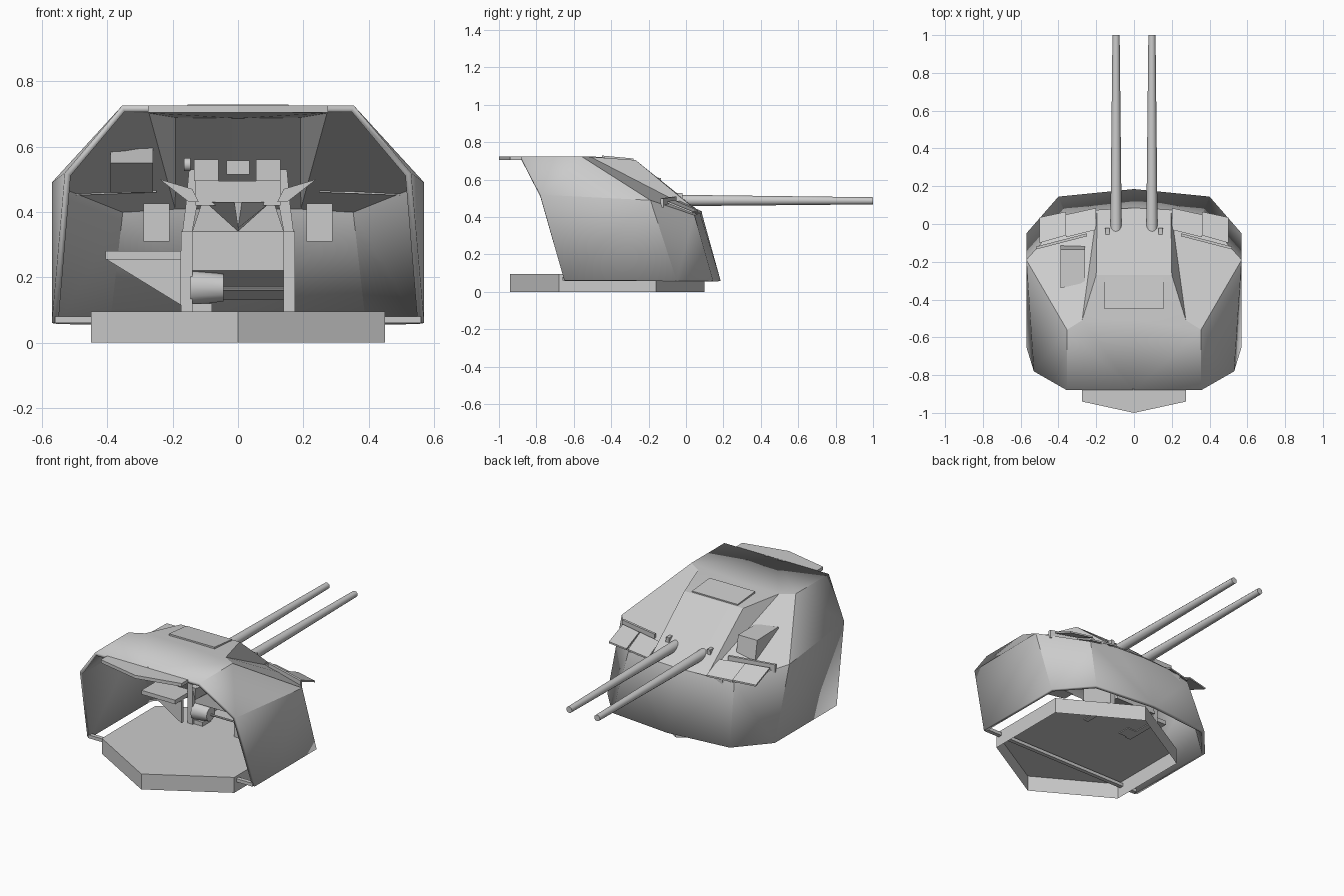
import bpy, bmesh, math
from mathutils import Vector


def mesh_obj(name, verts, faces, mirror=False, open_side=None):
    bm = bmesh.new()
    vs = [bm.verts.new(v) for v in verts]
    for f in faces:
        bm.faces.new([vs[i] for i in f])
    bmesh.ops.recalc_face_normals(bm, faces=bm.faces)
    bm.faces.ensure_lookup_table()
    if open_side and bm.faces[0].normal.dot(Vector(open_side)) < 0:
        bmesh.ops.reverse_faces(bm, faces=bm.faces)
    me = bpy.data.meshes.new(name)
    bm.to_mesh(me)
    bm.free()
    ob = bpy.data.objects.new(name, me)
    bpy.context.collection.objects.link(ob)
    if mirror:
        m = ob.modifiers.new("Mirror", 'MIRROR')
        m.use_clip = True
    return ob


def prism(name, bottom, top, mirror=False):
    """Closed solid between two matching point loops."""
    n = len(bottom)
    faces = [list(range(n)), list(range(n, 2 * n))]
    faces += [[i, (i + 1) % n, n + (i + 1) % n, n + i] for i in range(n)]
    return mesh_obj(name, list(bottom) + list(top), faces, mirror)


def box(name, x, y, z, mirror=False):
    loop = [(x[0], y[0]), (x[1], y[0]), (x[1], y[1]), (x[0], y[1])]
    return prism(name, [(*p, z[0]) for p in loop], [(*p, z[1]) for p in loop], mirror)


def plate(name, pts, t, mirror=False):
    return prism(name, [(x, y, z - t) for x, y, z in pts], pts, mirror)


def xz_prism(name, pts, y, mirror=False):
    return prism(name, [(a, y[0], b) for a, b in pts], [(a, y[1], b) for a, b in pts], mirror)


def tube(name, p0, p1, r0, r1, n=12):
    p0, p1 = Vector(p0), Vector(p1)
    q = (p1 - p0).to_track_quat('Z', 'Y')
    ring = [(math.cos(2 * math.pi * i / n), math.sin(2 * math.pi * i / n)) for i in range(n)]
    ob = prism(name, [p0 + q @ Vector((c * r0, s * r0, 0)) for c, s in ring],
               [p1 + q @ Vector((c * r1, s * r1, 0)) for c, s in ring])
    smooth(ob, 40)
    return ob


def smooth(ob, deg):
    bpy.ops.object.select_all(action='DESELECT')
    ob.select_set(True)
    bpy.context.view_layer.objects.active = ob
    bpy.ops.object.shade_smooth_by_angle(angle=math.radians(deg))


# Hexagonal base, hollow underneath
hexa = [(0.52 * math.sin(i * math.pi / 3), -0.42 + 0.52 * math.cos(i * math.pi / 3)) for i in range(6)]
mesh_obj("base_platform", [(x, y, 0) for x, y in hexa] + [(x, y, 0.095) for x, y in hexa],
         [[6, 7, 8, 9, 10, 11]] + [[i, (i + 1) % 6, 6 + (i + 1) % 6, 6 + i] for i in range(6)],
         open_side=(0, 0, 1))

# Armoured shield, half shell mirrored and thickened, open at the rear
shell = [
    (0.57, -0.65, 0.06), (0.57, -0.05, 0.06), (0.40, 0.145, 0.06), (0, 0.185, 0.06),      # lower edge
    (0.53, -0.78, 0.52), (0.57, -0.19, 0.49), (0.36, 0.045, 0.41), (0.195, 0.075, 0.42),  # knuckle
    (0, 0.085, 0.42),
    (0.355, -0.88, 0.725), (0.355, -0.56, 0.725), (0.275, -0.51, 0.722),                  # roof
    (0.2, -0.27, 0.705), (0, -0.88, 0.725), (0, -0.51, 0.725), (0, -0.27, 0.705)]
shield = mesh_obj("shield", shell, [
    [0, 1, 5, 4], [1, 2, 6, 5], [2, 3, 8, 7, 6], [4, 5, 10, 9], [5, 6, 7, 11, 10],
    [11, 7, 12], [11, 12, 15, 14], [12, 7, 8, 15], [9, 10, 11, 14, 13]],
    mirror=True, open_side=(1, 0, 0))
sol = shield.modifiers.new("Solidify", 'SOLIDIFY')
sol.thickness = 0.02
sol.offset = -1
smooth(shield, 20)
box("shield_rear_sill", (-0.56, 0.56), (-0.66, -0.635), (0.06, 0.08))

# Rear roof overhang and roof hatch
plate("roof_overhang", [(-0.275, -0.87, 0.725), (-0.275, -0.94, 0.725), (0, -1.0, 0.725),
                        (0.275, -0.94, 0.725), (0.275, -0.87, 0.725)], 0.02)
plate("roof_hatch", [(-0.155, -0.45, 0.729), (0.155, -0.45, 0.729),
                     (0.155, -0.28, 0.713), (-0.155, -0.28, 0.713)], 0.012)

# Sight visors on the shoulders and the left sight housing
plate("visor_inner_plate", [(0.2, 0.085, 0.43), (0.36, 0.05, 0.425),
                            (0.36, -0.07, 0.485), (0.2, -0.03, 0.485)], 0.01, True)
plate("visor_outer_plate", [(0.36, 0.065, 0.435), (0.5, 0.035, 0.43),
                            (0.5, -0.10, 0.485), (0.36, -0.06, 0.49)], 0.01, True)
prism("visor_back_strip", [(0.25, -0.05, 0.46), (0.52, -0.12, 0.45), (0.52, -0.135, 0.45), (0.25, -0.065, 0.46)],
      [(0.25, -0.05, 0.51), (0.52, -0.12, 0.50), (0.52, -0.135, 0.50), (0.25, -0.065, 0.51)], True)
prism("sight_housing", [(-0.39, -0.34, 0.55), (-0.26, -0.31, 0.55), (-0.26, -0.11, 0.46), (-0.39, -0.11, 0.46)],
      [(-0.39, -0.34, 0.615), (-0.26, -0.31, 0.61), (-0.26, -0.135, 0.61), (-0.39, -0.135, 0.61)])

# Twin barrels with breeches
for side, sx in (("left", -1), ("right", 1)):
    x = 0.095 * sx
    tube("barrel_" + side, (x, -0.2, 0.489), (x, 1.0, 0.487), 0.032, 0.019)
    box("breech_" + side, (x - 0.04, x + 0.035), (-0.40, -0.18), (0.495, 0.56))
box("breech_link", (-0.035, 0.035), (-0.34, -0.2), (0.515, 0.558))
tube("breech_motor", (-0.165, -0.36, 0.545), (-0.145, -0.36, 0.545), 0.02, 0.02)

# Cradle, loading trays and trough under the breeches
box("cradle", (-0.13, 0.13), (-0.30, -0.02), (0.42, 0.495))
xz_prism("loading_tray", [(0.12, 0.43), (0.15, 0.43), (0.24, 0.50), (0.14, 0.47)], (-0.36, -0.24), True)
prism("ejection_trough", [(-0.1, -0.26, 0.43), (0.1, -0.26, 0.43), (0, -0.26, 0.34)],
      [(-0.012, -0.43, 0.43), (0.012, -0.43, 0.43), (0, -0.42, 0.35)])

# Carriage cheeks and body
box("carriage_cheek", (0.14, 0.175), (-0.24, 0.0), (0.09, 0.34), True)
xz_prism("trunnion_arm", [(0.14, 0.34), (0.17, 0.34), (0.16, 0.42), (0.15, 0.53), (0.13, 0.53), (0.125, 0.42)],
         (-0.2, -0.02), True)
prism("carriage_body", [(-0.14, -0.22, 0.22), (0.14, -0.22, 0.22), (0.14, 0.02, 0.13), (-0.14, 0.02, 0.13)],
      [(-0.14, -0.22, 0.34), (0.14, -0.22, 0.34), (0.11, -0.05, 0.43), (-0.11, -0.05, 0.43)])
tube("drive_motor", (-0.145, -0.2, 0.168), (-0.045, -0.2, 0.168), 0.055, 0.042)
tube("drive_shaft", (-0.05, -0.2, 0.165), (0.145, -0.2, 0.165), 0.006, 0.006, 8)
box("motor_foot", (-0.14, -0.08), (-0.23, -0.15), (0.09, 0.12))

# Crew platform with triangular bracket
box("crew_platform", (-0.405, -0.175), (-0.36, -0.2), (0.255, 0.28))
xz_prism("platform_bracket", [(-0.405, 0.256), (-0.175, 0.256), (-0.175, 0.115)], (-0.30, -0.28))

# Sight boxes inside the front wall
box("sight_box", (0.21, 0.29), (-0.08, 0.06), (0.31, 0.425), True)
